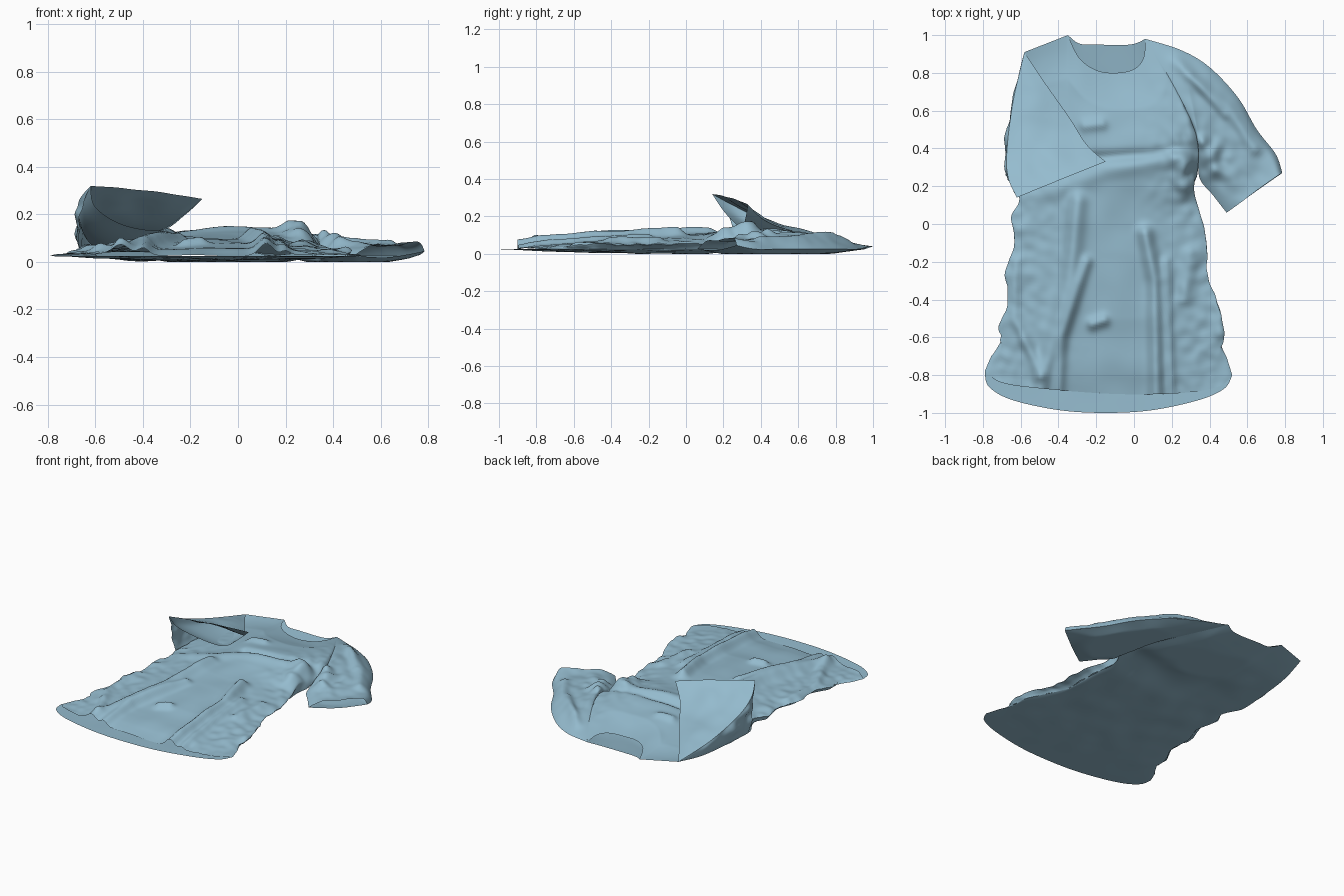
import bpy, bmesh, math
from mathutils import Vector, noise

if "Cube" in bpy.data.objects:
    bpy.data.objects.remove(bpy.data.objects["Cube"])

cloth = bpy.data.materials.new("cloth_blue")
cloth.diffuse_color = (0.30, 0.50, 0.62, 1)
cloth.use_nodes = True
cloth.node_tree.nodes["Principled BSDF"].inputs["Base Color"].default_value = cloth.diffuse_color


def curve(pts, z=0.025):
    """Smooth arc-length path through points; a repeated point makes a corner."""
    p = [Vector(q if len(q) == 3 else (*q, z)) for q in pts]
    dense = []
    for i in range(len(p) - 1):
        a, b = p[i], p[i + 1]
        if (b - a).length < 1e-6:
            continue
        m0 = (b - p[max(i - 1, 0)]) / 2
        m1 = (p[min(i + 2, len(p) - 1)] - a) / 2
        for k in range(12):
            t = k / 12
            dense.append(a * (2*t**3 - 3*t*t + 1) + m0 * (t**3 - 2*t*t + t)
                         + b * (3*t*t - 2*t**3) + m1 * (t**3 - t*t))
    dense.append(p[-1])
    run = [0]
    for a, b in zip(dense, dense[1:]):
        run.append(run[-1] + (b - a).length)

    def at(t):
        s = t * run[-1]
        for i in range(len(run) - 1):
            if s <= run[i + 1] + 1e-9:
                return dense[i].lerp(dense[i + 1], (s - run[i]) / max(run[i + 1] - run[i], 1e-9))
        return dense[-1]
    return at


def sheet(name, top, bottom, left, right, shape=None, nu=60, nv=60):
    """Cloth panel filling four edge paths, then shaped by shape(point, u, v)."""
    T, B = [[f(i / nu) for i in range(nu + 1)] for f in (top, bottom)]
    L, R = [[f(j / nv) for j in range(nv + 1)] for f in (left, right)]
    bm = bmesh.new()
    rows = []
    for j in range(nv + 1):
        v, row = j / nv, []
        for i in range(nu + 1):
            u = i / nu
            c = (1-v) * T[i] + v * B[i] + (1-u) * L[j] + u * R[j]
            c -= (1-v) * ((1-u) * T[0] + u * T[-1]) + v * ((1-u) * B[0] + u * B[-1])
            if shape:
                c = c + shape(c, u, v)
            c.z = max(c.z, 0)
            row.append(bm.verts.new(c))
        rows.append(row)
    for r, s in zip(rows, rows[1:]):
        for i in range(nu):
            bm.faces.new((r[i], s[i], s[i + 1], r[i + 1]))
    bmesh.ops.remove_doubles(bm, verts=bm.verts, dist=1e-5)
    me = bpy.data.meshes.new(name)
    bm.to_mesh(me)
    bm.free()
    ob = bpy.data.objects.new(name, me)
    bpy.context.collection.objects.link(ob)
    me.materials.append(cloth)
    bpy.ops.object.select_all(action='DESELECT')
    ob.select_set(True)
    bpy.context.view_layer.objects.active = ob
    bpy.ops.object.shade_smooth_by_angle(angle=math.radians(45))
    return ob


def seg_dist(x, y, a, b):
    p, a, b = Vector((x, y)), Vector(a), Vector(b)
    t = max(0, min(1, (p - a).dot(b - a) / (b - a).length_squared))
    return (p - a - t * (b - a)).length


def ridges(c, folds):
    z = 0
    for amp, width, path in folds:
        d = min(seg_dist(c.x, c.y, a, b) for a, b in zip(path, path[1:]))
        z += amp * math.exp(-(d / width) ** 2)
    return z


def crumple(c, scale, seed=0):
    return noise.noise(Vector((c.x * scale, c.y * scale, seed)))


def ramp(x, pts):
    for (a, p), (b, q) in zip(pts, pts[1:]):
        if x <= b:
            return p + (q - p) * max(0, (x - a) / (b - a))
    return pts[-1][1]


def tuck(c, u):
    """Side seams rolled under the body, strongest at the waist."""
    t = (c.y + .7) / .95
    return .055 * math.sin(math.pi * t) ** 0.7 * (1 if u < .5 else -1) if 0 < t < 1 else 0


# folds: height, width, path
body_folds = [
    (.05, .05, [(-.3, .12), (-.34, -.3), (-.5, -.88)]),
    (.03, .03, [(-.25, -.2), (-.38, -.6), (-.4, -.9)]),
    (.055, .04, [(.06, -.05), (.11, -.3), (.12, -.92)]),
    (.025, .025, [(.17, -.2), (.2, -.9)]),
    (.02, .05, [(-.6, .12), (-.15, .28), (.2, .35)]),
    (.075, .06, [(.26, .33), (.28, .2)]),
    (-.025, .03, [(-.2, .35), (.1, .37), (.3, .42)]),
    (.03, .03, [(.28, .62), (.31, .45)]),
    (.03, .03, [(.28, -.15), (.25, -.4)]),
    (.035, .03, [(-.6, -.2), (-.62, -.5), (-.5, -.8)]),
    (.03, .03, [(-.22, -.53), (-.16, -.51)]),
    (.02, .03, [(-.26, .52), (-.17, .53)]),
    (.03, .03, [(.42, -.4), (.44, -.58)]),
]
body_height = [(-.92, .0), (-.8, .02), (-.5, .05), (0, .075), (.2, .075), (.5, .045), (.8, .025), (1, .01)]


def front_shape(c, u, v):
    e = min(u, 1 - u)
    w = max(0, math.sin(math.pi * u)) ** 0.5 * min(1, v * 8)
    pit = math.exp(-((c.x - .3) ** 2 + (c.y - .3) ** 2) / .02)
    side = abs(2 * u - 1) ** 3 * min(1, v * 2)
    z = ramp(c.y, body_height) + ridges(c, body_folds)
    z += .008 * crumple(c, 6) + (.03 * pit + .035 * side) * crumple(c, 17, 3)
    roll = max(0, 1 - e / .04) - .75 * max(0, 1 - e / .25) * min(1, e / .04)
    dx = tuck(c, u) * roll + .018 * side * crumple(c, 12, 5) * (v < .9)
    return Vector((dx, 0, w * z))


def back_shape(c, u, v):
    w = min(1, 5 * min(u, 1 - u), 5 * min(v, 1 - v))
    return Vector((0, 0, w * (-.012 + .008 * crumple(c, 6, 9))))


def tucked_back(c, u, v):
    return back_shape(c, u, v) + Vector((tuck(c, u) * abs(2 * u - 1) ** 6, 0, 0))


# body panels
left_edge = curve([(-.58, .91, .05), (-.62, .7), (-.65, .45), (-.66, .25), (-.63, .13), (-.67, .04),
                   (-.65, -.1), (-.69, -.22), (-.68, -.38), (-.73, -.52), (-.72, -.6), (-.79, -.78)])
arm_to_hem = [(.35, .4, .06), (.33, .2), (.36, .05), (.38, -.1), (.39, -.25), (.45, -.4),
              (.49, -.51), (.48, -.65), (.52, -.8)]
armhole_top = [(.06, .98, .04), (.2, .75, .085), (.3, .55, .1), (.35, .4, .06)]
armhole_low = [(x, y, .02 if y < .9 else .04) for x, y, z in armhole_top[:-1]] + [(.35, .4, .06)]
sheet("shirt_front",
      curve([(-.58, .91, .05), (-.35, 1, .04), (-.35, 1, .04), (-.29, .88, .055), (-.2, .815, .055),
             (-.1, .8, .05), (0, .82, .055), (.05, .88, .055), (.06, .98, .04)]),
      curve([(-.79, -.78), (-.7, -.84), (-.5, -.87), (-.1, -.9), (.25, -.895), (.45, -.86), (.52, -.8)]),
      left_edge, curve(armhole_top[:-1] + arm_to_hem), front_shape, 110, 120)
sheet("shirt_back",
      curve([(-.58, .91, .05), (-.35, 1, .04), (-.35, 1, .04), (-.29, .955), (-.2, .95), (-.02, .95),
             (.06, .98, .04)]),
      curve([(-.79, -.78), (-.77, -.86), (-.65, -.93), (-.4, -.985), (-.15, -1), (.1, -.985),
             (.35, -.93), (.48, -.87), (.52, -.8)]),
      left_edge, curve(armhole_low[:-1] + arm_to_hem), tucked_back, 60, 70)

# right sleeve, lying open
sleeve_outer = curve([(.06, .98, .04), (.25, .92), (.4, .83), (.55, .67), (.65, .5), (.75, .37),
                      (.785, .27, .045)])
sleeve_inner = curve([(.35, .4, .06), (.345, .25), (.42, .15), (.49, .06)])
sleeve_folds = [(.03, .035, [(.22, .86), (.5, .62), (.64, .4)]),
                (.02, .025, [(.3, .78), (.48, .58)]),
                (.05, .05, [(.36, .42), (.42, .3)])]


def sleeve_shape(c, u, v):
    w = max(0, math.sin(math.pi * u)) ** 0.6 * min(1, v * 6)
    pit = math.exp(-((c.x - .37) ** 2 + (c.y - .33) ** 2) / .02)
    lift = .03 * (1 - v) + .01
    return Vector((0, 0, w * (lift + ridges(c, sleeve_folds) + (.006 + .04 * pit) * crumple(c, 14, 2))))


sheet("right_sleeve_top", curve(armhole_top[::-1]),
      curve([(.49, .06), (.56, .11, .06), (.66, .185, .065), (.755, .252, .08), (.785, .27, .045)]),
      sleeve_inner, sleeve_outer, sleeve_shape, 40, 50)
sheet("right_sleeve_under", curve(armhole_low[::-1]),
      curve([(.49, .06), (.635, .165, .02), (.785, .27, .045)]),
      sleeve_inner, sleeve_outer, back_shape, 30, 30)

# left sleeve, folded across the chest with a raised open cuff
tip, corner, shoulder = (-.15, .33, .265), (-.62, .14, .32), (-.58, .91, .05)
point = curve([shoulder, shoulder])
fold_line = curve([shoulder, (-.64, .65, .11), (-.672, .4, .19), (-.668, .25, .26), corner])
flap_edge = curve([shoulder, (-.47, .745, .09), (-.34, .56, .125), (-.25, .42, .18), tip])


def flap_shape(c, u, v):
    w = max(0, math.sin(math.pi * u)) * min(1, v * 2) * min(1, (1 - v) * 6 + .3)
    return Vector((0, 0, w * (.012 + .02 * crumple(c, 7, 4))))


sheet("left_sleeve_top", point, curve([corner, (-.4, .23, .298), tip]), fold_line, flap_edge,
      flap_shape, 30, 40)
sheet("left_sleeve_under", point,
      curve([corner, (-.6, .2, .23), (-.48, .27, .155), (-.32, .3, .135), (-.22, .32, .2), tip]),
      fold_line, flap_edge, None, 30, 40)


# outer side of the folded sleeve, receding down to the body seam
def side_shape(c, u, v):
    w = max(0, math.sin(math.pi * u)) * v
    return Vector((w * (-.005 + .03 * noise.noise(Vector((c.x, c.y * 12, c.z * 14)))), 0, 0))


sheet("left_sleeve_side", point, curve([corner, (-.655, .22, .22), (-.67, .26, .1), (-.66, .27, .025)]),
      fold_line, curve([shoulder, (-.62, .7), (-.65, .45), (-.66, .27)]), side_shape, 24, 40)
